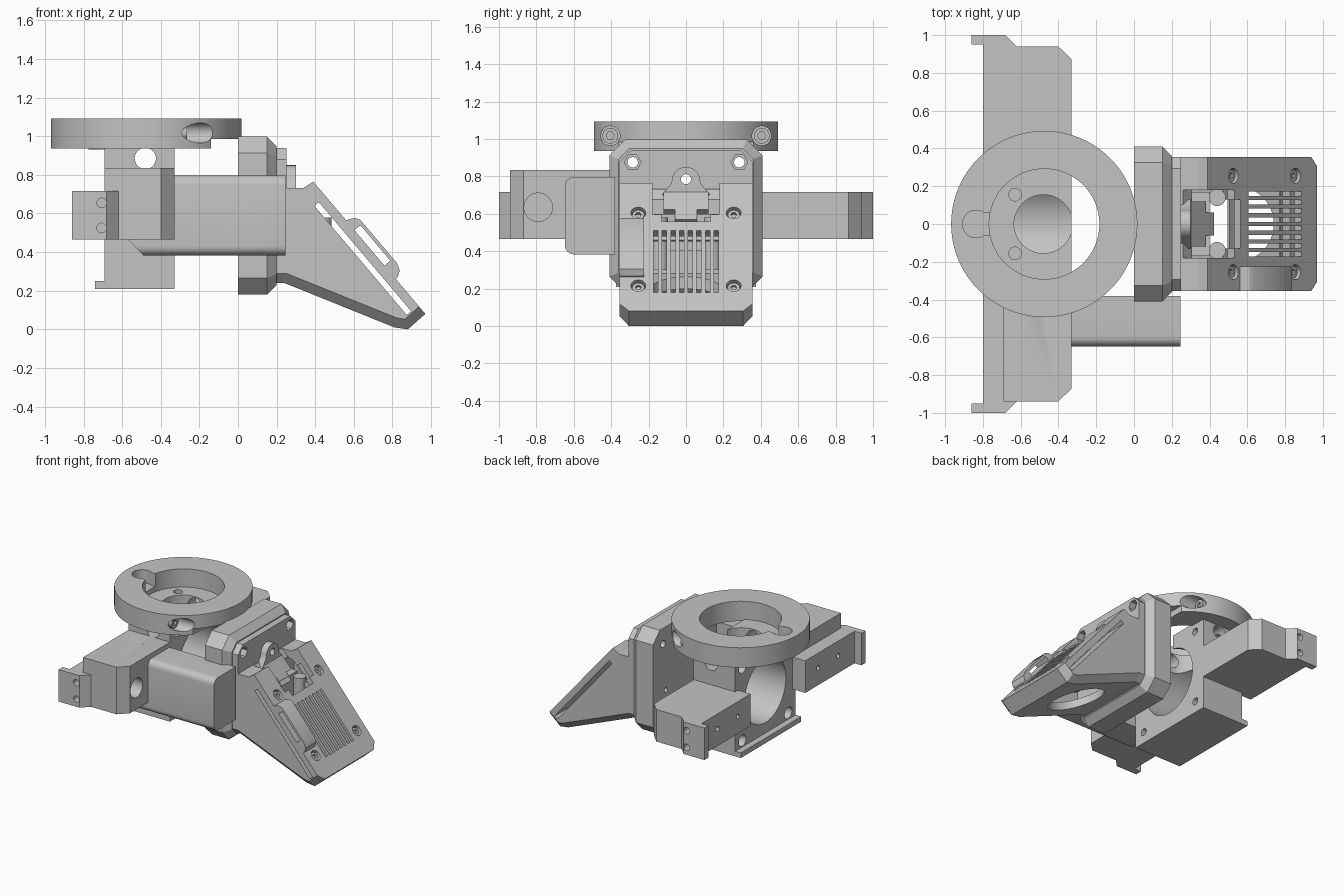
import bpy, bmesh, math
from mathutils import Matrix, Vector

cube = bpy.data.objects.get("Cube")
if cube:
    bpy.data.objects.remove(cube, do_unlink=True)

grey = bpy.data.materials.new("plain grey")
grey.use_nodes = True
grey.diffuse_color = (0.55, 0.55, 0.55, 1)
grey.node_tree.nodes["Principled BSDF"].inputs["Base Color"].default_value = (0.55, 0.55, 0.55, 1)


def prism(name, pts, axis, a, b, bevel=None, width=0.05, segments=1):
    """Extrude a 2D profile along an axis; bevel the edges picked by a rule."""
    place = {"x": lambda p, d: (d, p[0], p[1]),
             "y": lambda p, d: (p[0], d, p[1]),
             "z": lambda p, d: (p[0], p[1], d)}[axis]
    bm = bmesh.new()
    lo = [bm.verts.new(place(p, a)) for p in pts]
    hi = [bm.verts.new(place(p, b)) for p in pts]
    bm.faces.new(lo)
    bm.faces.new(hi)
    for i in range(len(pts)):
        j = (i + 1) % len(pts)
        bm.faces.new((lo[i], lo[j], hi[j], hi[i]))
    bmesh.ops.recalc_face_normals(bm, faces=bm.faces)
    if bevel:
        edges = [e for e in bm.edges if bevel(e.verts[0].co, e.verts[1].co)]
        bmesh.ops.bevel(bm, geom=edges, offset=width, segments=segments,
                        profile=0.5, affect="EDGES")
    me = bpy.data.meshes.new(name)
    bm.to_mesh(me)
    bm.free()
    me.materials.append(grey)
    ob = bpy.data.objects.new(name, me)
    bpy.context.collection.objects.link(ob)
    return ob


def rect(x0, x1, y0, y1):
    return [(x0, y0), (x1, y0), (x1, y1), (x0, y1)]


def circle(x, y, r, n=32):
    return [(x + r * math.cos(2 * math.pi * i / n), y + r * math.sin(2 * math.pi * i / n))
            for i in range(n)]


def combine(ob, other, mode="DIFFERENCE"):
    mod = ob.modifiers.new("cut", "BOOLEAN")
    mod.object = other
    mod.operation = mode
    mod.solver = "EXACT"
    bpy.context.view_layer.objects.active = ob
    bpy.ops.object.modifier_apply(modifier=mod.name)
    bpy.data.objects.remove(other, do_unlink=True)


def cut(ob, pts, axis, a, b):
    combine(ob, prism("cutter", pts, axis, a, b))


def slope(t, n):
    """Point on the slanted front: t down the face, n outward from it."""
    return (0.39 + 0.646 * t + 0.763 * n, 0.765 - 0.763 * t + 0.646 * n)


def slope_rect(t0, t1, n0, n1):
    return [slope(t0, n0), slope(t1, n0), slope(t1, n1), slope(t0, n1)]


# top ring with key slot, side screw bores and clearance
ring = prism("top_ring", circle(-0.475, 0, 0.493, 96), "z", 0.937, 1.093)
cut(ring, circle(-0.475, 0, 0.292, 64), "z", 0.9, 1.2)
cut(ring, circle(-0.835, 0, 0.073), "z", 0.99, 1.2)
cut(ring, rect(-0.84, -0.7, -0.06, 0.06), "z", 0.99, 1.2)
cut(ring, rect(-0.14, 0.1, 0.9, 0.985), "y", -0.6, 0.6)
for s in (-1, 1):
    cut(ring, circle(s * 0.405, 1.017, 0.052), "x", -0.29, 0.1)
    bolt = prism("ring_screw", circle(s * 0.405, 1.017, 0.042), "x", -0.3, -0.265)
    cut(bolt, circle(s * 0.405, 1.017, 0.022, 6), "x", -0.28, -0.1)

# motor mount column with bottom lip and a cap inside the ring
column = prism("mount_column", [(-0.69, 0.25), (-0.74, 0.25), (-0.74, 0.21), (-0.33, 0.21),
                                (-0.33, 0.945), (-0.69, 0.945)], "y", -0.375, 0.375)
cap = [(-0.33, -0.26), (-0.33, 0.26)] + [p for p in circle(-0.475, 0, 0.3, 64) if p[0] < -0.34]
combine(column, prism("cap", cap, "z", 0.932, 0.95), "UNION")

# side arms with a hooked tip, fused to the column
arm_plan = [(-0.8, 0.34), (-0.8, 0.95), (-0.86, 0.95), (-0.86, 1.0), (-0.68, 1.0),
            (-0.62, 0.94), (-0.4, 0.94), (-0.33, 0.87), (-0.33, 0.34)]
for s in (-1, 1):
    arm = prism("arm", [(x, s * y) for x, y in arm_plan], "z", 0.465, 0.717)
    combine(column, arm, "UNION")
raised = prism("raised", [(-0.69, -0.34), (-0.69, -0.94), (-0.4, -0.94), (-0.33, -0.87),
                          (-0.33, -0.34)], "z", 0.6, 0.835)
combine(column, raised, "UNION")

# motor bore, top opening and screw holes
cut(column, circle(0, 0.587, 0.255, 64), "x", -0.9, -0.2)
cut(column, circle(-0.48, 0, 0.155, 48), "z", 0.6, 1.0)
cut(column, circle(-0.48, 0.885, 0.055), "y", -0.5, 0.5)
for s in (-1, 1):
    cut(column, circle(-0.63, s * 0.155, 0.033), "z", 0.86, 1.0)
    for z in (0.3, 0.875):
        cut(column, circle(s * 0.285, z, 0.045), "x", -0.9, -0.45)
        cut(column, circle(s * 0.285, z, 0.028), "x", -0.5, -0.2)
    for z in (0.525, 0.655):
        cut(column, circle(-0.706, z, 0.025), "y", s * 0.93, s * 1.05)
    for y in (0.5, 0.75):
        cut(column, circle(s * y, 0.6, 0.018), "x", -0.9, -0.7)
cut(column, circle(-0.79, 0.635, 0.076), "x", -0.45, -0.2)
column.name = "motor_mount_with_arms"

# side housing with rounded long outer edges
prism("side_housing", [(-0.57, 0.465), (-0.49, 0.383), (0.245, 0.383), (0.245, 0.797),
                       (-0.57, 0.797)], "y", -0.648, -0.38,
      bevel=lambda a, b: max(a.y, b.y) < -0.6 and abs(a.z - b.z) < 0.01, segments=6)


# carriage plate with cut corners and a bevelled front rim
def octagon(w, z0, z1, c):
    return [(-w, z0 + c), (-w + c, z0), (w - c, z0), (w, z0 + c),
            (w, z1 - c), (w - c, z1), (-w + c, z1), (-w, z1 - c)]


plate = prism("carriage_plate", octagon(0.41, 0.18, 0.998, 0.085), "x", 0, 0.2,
              bevel=lambda a, b: min(a.x, b.x) > 0.19)
step = prism("plate_step", octagon(0.355, 0.24, 0.94, 0.06), "x", 0.18, 0.25)
combine(plate, step, "UNION")
tab_profile = [(-0.13, 0.7), (0.13, 0.7), (0.08, 0.76)] + \
    [(0.075 * math.cos(a), 0.78 + 0.07 * math.sin(a))
     for a in [math.pi * i / 12 for i in range(13)]] + [(-0.08, 0.76)]
combine(plate, prism("tab", tab_profile, "x", 0.2, 0.3), "UNION")
cut(plate, circle(0, 0.785, 0.027), "x", -0.1, 0.4)
for s in (-1, 1):
    cut(plate, circle(s * 0.285, 0.875, 0.045, 6), "x", 0.2, 0.3)
    cut(plate, circle(s * 0.285, 0.875, 0.028), "x", -0.1, 0.3)
    cut(plate, circle(s * 0.25, 0.5, 0.02), "x", -0.1, 0.05)

# slanted shroud, chamfered along the underside and tip
shroud = prism("front_shroud", [(0.2, 0.733), (0.34, 0.733), (0.39, 0.765), (0.97, 0.08),
                                (0.88, 0.0), (0.81, 0.01), (0.24, 0.24), (0.2, 0.24)],
               "y", -0.355, 0.355,
               bevel=lambda a, b: a.y == b.y and max(a.z, b.z) < 0.25, width=0.05)

# raised side pod on the slanted face
pod = prism("side_pod", [slope(0.26, -0.02), slope(0.27, 0.02), slope(0.285, 0.045),
                         slope(0.31, 0.058), slope(0.6, 0.058), slope(0.64, 0.045),
                         slope(0.66, 0.015), slope(0.66, -0.02)], "y", -0.355, -0.225)
combine(shroud, pod, "UNION")
cut(shroud, slope_rect(0.33, 0.57, 0.0, 0.04), "y", -0.5, -0.1)

# hollow inside, round opening at the bottom, long side slot
cut(shroud, [(0.3, 0.68), (0.36, 0.66), (0.79, 0.15), (0.77, 0.09), (0.3, 0.28)],
    "y", -0.27, 0.27)
cut(shroud, circle(0.54, 0, 0.2, 48), "z", -0.1, 0.27)
cut(shroud, slope_rect(0.1, 0.84, -0.077, -0.047), "y", -0.5, 0.5)

# top opening and grille slots
cut(shroud, slope_rect(-0.1, 0.22, -0.12, 0.1), "y", -0.18, 0.18)
cut(shroud, slope_rect(0.2, 0.27, -0.12, 0.1), "y", -0.13, 0.13)
for i in range(8):
    y = (i - 3.5) * 0.046
    cut(shroud, slope_rect(0.334, 0.767, -0.13, 0.1), "y", y - 0.012, y + 0.012)

# screw pockets with hex heads on the slanted face
normal = Vector((0.763, 0, 0.646))
for s in (-1, 1):
    for t in (0.21, 0.72):
        x, z = slope(t, 0)
        frame = Matrix.Translation((x, s * 0.255, z)) @ normal.to_track_quat("Z", "Y").to_matrix().to_4x4()
        hole = prism("cutter", circle(0, 0, 0.04), "z", -0.04, 0.03)
        hole.data.transform(frame)
        combine(shroud, hole)
        head = prism("shroud_screw", circle(0, 0, 0.032), "z", -0.045, -0.015)
        cut(head, circle(0, 0, 0.017, 6), "z", -0.03, 0.05)
        head.data.transform(frame)

# inner block, slanted bridge and vertical posts inside the shroud opening
prism("inner_block", rect(0.24, 0.4, -0.17, 0.17), "z", 0.4, 0.6)
prism("bridge", slope_rect(-0.02, 0.1, -0.14, -0.1), "y", -0.12, 0.12)
prism("bridge_tongue", slope_rect(0.1, 0.17, -0.14, -0.1), "y", -0.06, 0.06)
for s in (-1, 1):
    prism("post", circle(0.44, s * 0.14, 0.045), "z", 0.3, 0.58)

# smooth round surfaces, keep sharp edges
bpy.ops.object.select_all(action="DESELECT")
for ob in bpy.context.collection.objects:
    if ob.type == "MESH":
        ob.select_set(True)
        bpy.context.view_layer.objects.active = ob
bpy.ops.object.shade_smooth_by_angle(angle=math.radians(30))
